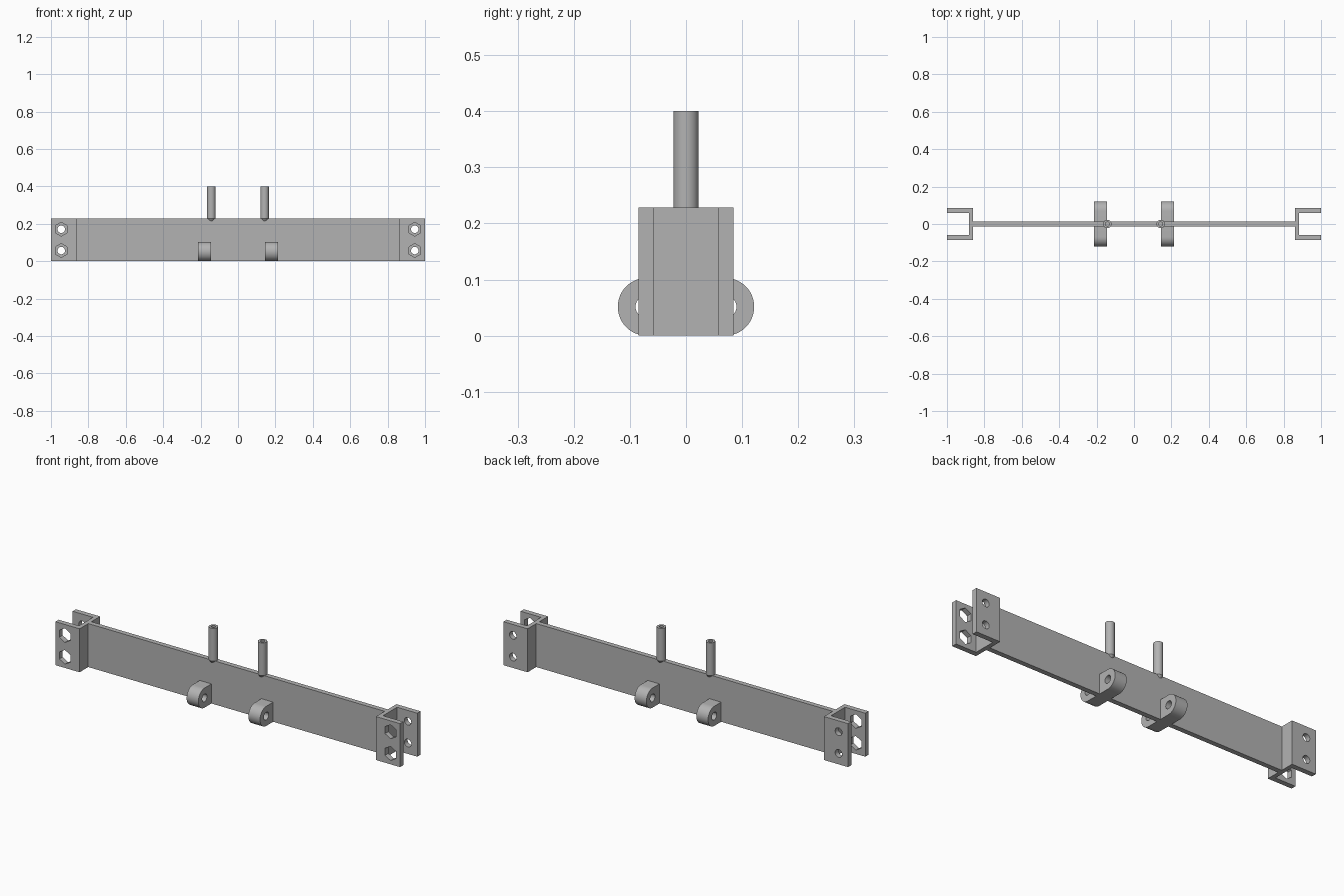
import bpy, bmesh
from math import cos, sin, pi, radians
from mathutils import Matrix, Vector

cube = bpy.data.objects.get("Cube")
if cube:
    bpy.data.objects.remove(cube, do_unlink=True)

steel = bpy.data.materials.new("steel_grey")
steel.use_nodes = True
GREY = (0.45, 0.45, 0.45, 1)
steel.diffuse_color = GREY
steel.node_tree.nodes["Principled BSDF"].inputs["Base Color"].default_value = GREY

XY = Matrix.Identity(3)
XZ = Matrix(((1, 0, 0), (0, 0, -1), (0, 1, 0)))   # sheet standing, facing the front
YZ = Matrix(((0, 0, 1), (1, 0, 0), (0, 1, 0)))    # sheet standing, facing the side

HEIGHT = 0.228
WEB_X = 0.86


def finish(name, bm):
    bmesh.ops.remove_doubles(bm, verts=bm.verts, dist=1e-5)
    bmesh.ops.recalc_face_normals(bm, faces=bm.faces)
    mesh = bpy.data.meshes.new(name)
    bm.to_mesh(mesh)
    bm.free()
    mesh.materials.append(steel)
    obj = bpy.data.objects.new(name, mesh)
    bpy.context.collection.objects.link(obj)
    bpy.ops.object.select_all(action='DESELECT')
    obj.select_set(True)
    bpy.context.view_layer.objects.active = obj
    bpy.ops.object.shade_smooth_by_angle(angle=radians(30))
    return obj


def arc(u, v, r, n, start=0.0, sweep=2 * pi):
    steps = n if sweep >= 2 * pi else n - 1
    return [(u + r * cos(start + sweep * i / steps),
             v + r * sin(start + sweep * i / steps)) for i in range(n)]


def rect(u0, u1, v0, v1):
    return [(u0, v0), (u1, v0), (u1, v1), (u0, v1)]


def sheet(name, loops, thickness, plane, centre):
    """Extrude an outline, with any further loops as holes, about centre."""
    curve = bpy.data.curves.new(name + "_outline", 'CURVE')
    curve.dimensions = '2D'
    curve.fill_mode = 'BOTH'
    curve.extrude = thickness / 2
    for loop in loops:
        spline = curve.splines.new('POLY')
        spline.points.add(len(loop) - 1)
        for point, (u, v) in zip(spline.points, loop):
            point.co = (u, v, 0, 1)
        spline.use_cyclic_u = True
    temp = bpy.data.objects.new(name + "_outline", curve)
    bpy.context.collection.objects.link(temp)
    graph = bpy.context.evaluated_depsgraph_get()
    mesh = bpy.data.meshes.new_from_object(temp.evaluated_get(graph))
    bm = bmesh.new()
    bm.from_mesh(mesh)
    bpy.data.objects.remove(temp, do_unlink=True)
    bpy.data.curves.remove(curve)
    bpy.data.meshes.remove(mesh)
    bmesh.ops.transform(bm, verts=bm.verts,
                        matrix=Matrix.Translation(Vector(centre)) @ plane.to_4x4())
    return finish(name, bm)


def lathe(name, profile, x, segments=32):
    bm = bmesh.new()
    verts = [bm.verts.new((r, 0, z)) for r, z in profile]
    edges = [bm.edges.new(pair) for pair in zip(verts, verts[1:])]
    bmesh.ops.spin(bm, geom=verts + edges, cent=(0, 0, 0), axis=(0, 0, 1),
                   angle=2 * pi, steps=segments)
    bmesh.ops.translate(bm, verts=bm.verts, vec=(x, 0, 0))
    return finish(name, bm)


# Long centre plate
sheet("centre_plate", [rect(-WEB_X, WEB_X, 0, HEIGHT)], 0.026, XZ, (0, 0, 0))

for side, s in (("left", 1), ("right", -1)):
    # End channel: web with a hex-holed front flange and a round-holed back flange
    sheet(side + "_channel_web", [rect(-0.06, 0.06, 0, HEIGHT)],
          0.022, YZ, (s * (WEB_X + 0.011), 0, 0))
    outline = rect(*sorted((s * WEB_X, s)), 0, HEIGHT)
    for end, y, radius, n in (("front", -0.0715, 0.037, 6), ("back", 0.0715, 0.02, 32)):
        holes = [arc(s * 0.945, z, radius, n, pi / 2) for z in (0.057, 0.171)]
        sheet(f"{side}_{end}_flange", [outline] + holes, 0.027, XZ, (0, y, 0))

    # Rounded lugs with a cross hole, on both faces of the plate
    for end, d in (("front", -1), ("back", 1)):
        nose = arc(0.07, 0.0515, 0.0515, 25, -pi / 2, pi)
        loops = [[(0.005, 0)] + nose + [(0.005, 0.103)], arc(0.07, 0.0515, 0.02, 32)]
        loops = [[(d * u, v) for u, v in loop] for loop in loops]
        sheet(f"{side}_{end}_lug", loops, 0.068, YZ, (s * 0.179, 0, 0))

    # Hollow upright pin with a tapered foot
    lathe(side + "_pin", [(0, 0.3), (0.011, 0.3), (0.011, 0.4), (0.0225, 0.4),
                          (0.0225, HEIGHT), (0.013, 0.215), (0, 0.215)], s * 0.1425)
